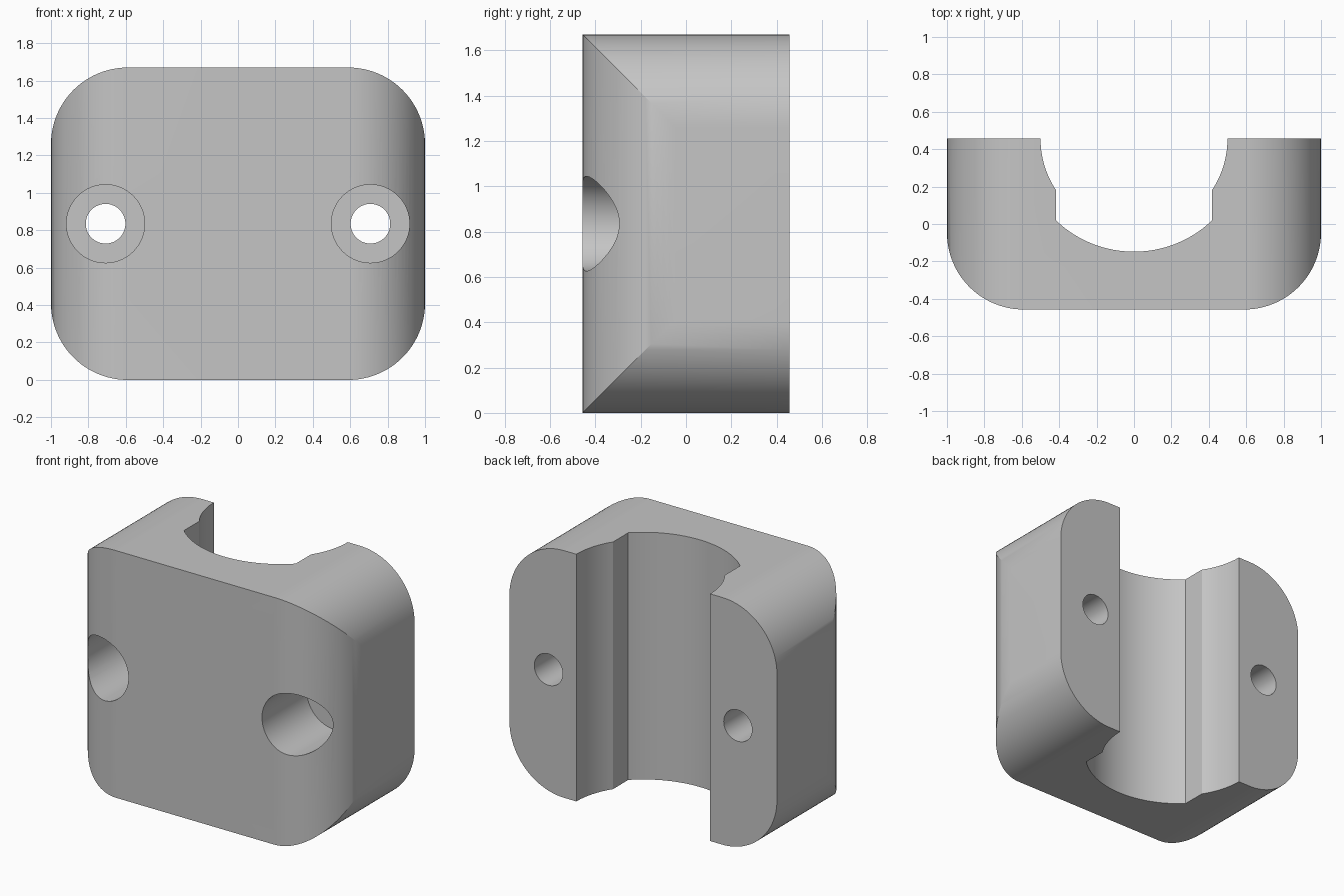
import bpy, bmesh
from math import sin, cos, pi, asin
from mathutils import Vector

if "Cube" in bpy.data.objects:
    bpy.data.objects.remove(bpy.data.objects["Cube"])

WIDTH, HEIGHT, HALF_DEPTH = 1.0, 1.67, 0.457   # half width, full height, half depth
FILLET = 0.41

grey = bpy.data.materials.new("light grey")
grey.use_nodes = True
grey.diffuse_color = (0.56, 0.56, 0.56, 1)
grey.node_tree.nodes["Principled BSDF"].inputs["Base Color"].default_value = (0.56, 0.56, 0.56, 1)


def arc(cx, cy, r, a0, a1, n=24):
    return [(cx + r * cos(a0 + (a1 - a0) * i / n), cy + r * sin(a0 + (a1 - a0) * i / n))
            for i in range(n + 1)]


def prism(name, profile, axis, start, end):
    """Extrude a closed 2D profile along z (profile in xy) or y (profile in xz)."""
    place = (lambda u, v, w: (u, v, w)) if axis == "z" else (lambda u, v, w: (u, w, v))
    bm = bmesh.new()
    face = bm.faces.new([bm.verts.new(place(u, v, start)) for u, v in profile])
    out = bmesh.ops.extrude_face_region(bm, geom=[face])
    moved = [g for g in out["geom"] if isinstance(g, bmesh.types.BMVert)]
    bmesh.ops.translate(bm, verts=moved, vec=Vector(place(0, 0, end - start)))
    bmesh.ops.recalc_face_normals(bm, faces=bm.faces)
    mesh = bpy.data.meshes.new(name)
    bm.to_mesh(mesh)
    bm.free()
    mesh.materials.append(grey)
    obj = bpy.data.objects.new(name, mesh)
    bpy.context.collection.objects.link(obj)
    return obj


def boolean(target, cutter, operation):
    mod = target.modifiers.new(cutter.name, "BOOLEAN")
    mod.object, mod.operation, mod.solver = cutter, operation, "EXACT"
    bpy.context.view_layer.objects.active = target
    bpy.ops.object.modifier_apply(modifier=mod.name)
    bpy.data.objects.remove(cutter)


# Clamp body: U-shaped plan with rounded front corners and a stepped round channel
c = WIDTH - FILLET
front_y = FILLET - HALF_DEPTH
step_x, r_bed, r_lip = 0.418, 0.605, 0.5
a_bed, a_lip = asin(step_x / r_bed), asin(step_x / r_lip)
plan = arc(-c, front_y, FILLET, pi, 1.5 * pi) + arc(c, front_y, FILLET, -pi / 2, 0)
plan += [(WIDTH, HALF_DEPTH)]
plan += arc(0, HALF_DEPTH, r_lip, 0, a_lip - pi / 2, 12)
plan += arc(0, HALF_DEPTH, r_bed, a_bed - pi / 2, -a_bed - pi / 2, 40)
plan += arc(0, HALF_DEPTH, r_lip, -a_lip - pi / 2, -pi, 12)
plan += [(-WIDTH, HALF_DEPTH)]
body = prism("clamp_body", plan, "z", -0.1, HEIGHT + 0.1)

# Rounded outline seen from the front
top = HEIGHT - FILLET
outline = (arc(c, top, FILLET, 0, pi / 2) + arc(-c, top, FILLET, pi / 2, pi)
           + arc(-c, FILLET, FILLET, pi, 1.5 * pi) + arc(c, FILLET, FILLET, -pi / 2, 0))
boolean(body, prism("outline_cutter", outline, "y", -1, 1), "INTERSECT")

# Screw holes with deep counterbores
for x in (-0.708, 0.708):
    for name, r, end in (("counterbore", 0.209, 0.02), ("screw_hole", 0.106, 1)):
        ring = arc(x, HEIGHT / 2, r, 0, 2 * pi, 64)[:-1]
        boolean(body, prism(name, ring, "y", -1, end), "DIFFERENCE")

bpy.ops.object.select_all(action="DESELECT")
body.select_set(True)
bpy.context.view_layer.objects.active = body
bpy.ops.object.shade_smooth_by_angle(angle=pi / 9)
